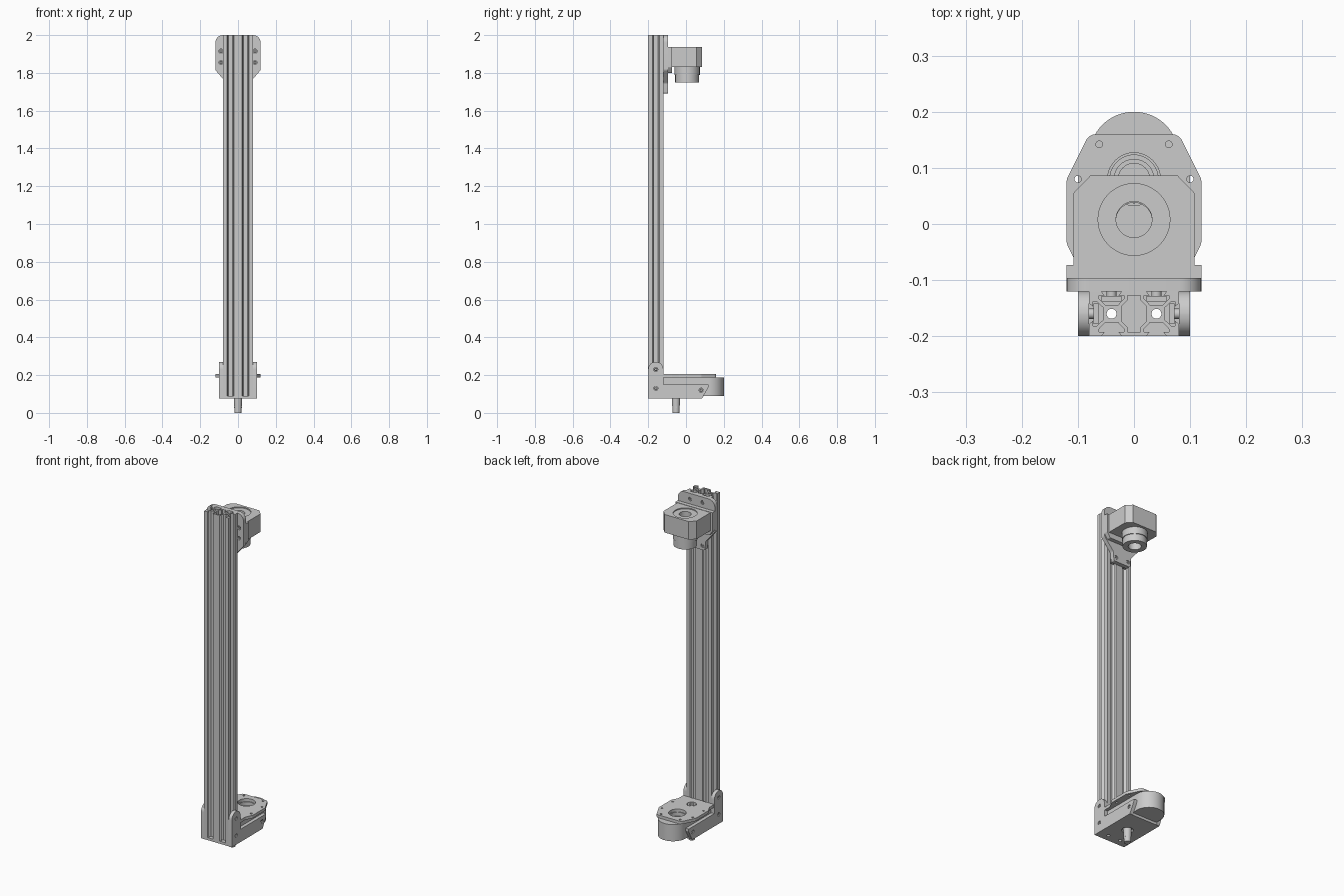
import bpy, bmesh
from math import sin, cos, pi, tan, acos
from mathutils import Vector

if "Cube" in bpy.data.objects:
    bpy.data.objects.remove(bpy.data.objects["Cube"])


def circle(a, b, r, n=32):
    return [(a + r * cos(2 * pi * i / n), b + r * sin(2 * pi * i / n)) for i in range(n)]


def outline(points):
    """Closed outline; a third value on a point rounds that corner."""
    out, n = [], len(points)
    for i, p in enumerate(points):
        v = Vector(p[:2])
        if len(p) < 3:
            out.append(v)
            continue
        u = (Vector(points[i - 1][:2]) - v).normalized()
        w = (Vector(points[(i + 1) % n][:2]) - v).normalized()
        half = acos(max(-1, min(1, u.dot(w)))) / 2
        c = v + (u + w).normalized() * p[2] / sin(half)
        s = v + u * p[2] / tan(half) - c
        e = v + w * p[2] / tan(half) - c
        sweep = s.angle_signed(e)  # clockwise positive
        for k in range(9):
            t = -sweep * k / 8
            out.append(c + Vector((s.x * cos(t) - s.y * sin(t), s.x * sin(t) + s.y * cos(t))))
    return out


def mirrored(points):
    """Complete an outline symmetric about the first axis = 0."""
    return points + [(-p[0],) + tuple(p[1:]) for p in reversed(points)]


def prism(name, loops, lo, hi, axis='Z'):
    """Extrude an outline (first loop) with holes (other loops) along an axis."""
    cu = bpy.data.curves.new(name, 'CURVE')
    cu.dimensions, cu.fill_mode, cu.extrude = '2D', 'BOTH', (hi - lo) / 2
    for loop in loops:
        sp = cu.splines.new('POLY')
        sp.points.add(len(loop) - 1)
        for pt, p in zip(sp.points, loop):
            pt.co = (p[0], p[1], 0, 1)
        sp.use_cyclic_u = True
    tmp = bpy.data.objects.new(name + "_curve", cu)
    bpy.context.collection.objects.link(tmp)
    dg = bpy.context.evaluated_depsgraph_get()
    me = bpy.data.meshes.new_from_object(tmp.evaluated_get(dg))
    bpy.data.objects.remove(tmp)
    mid = (lo + hi) / 2
    for v in me.vertices:
        a, b, d = v.co.x, v.co.y, v.co.z + mid
        v.co = {'Z': (a, b, d), 'Y': (a, d, b), 'X': (d, a, b)}[axis]
    bm = bmesh.new()
    bm.from_mesh(me)
    bmesh.ops.remove_doubles(bm, verts=bm.verts, dist=1e-5)
    bmesh.ops.recalc_face_normals(bm, faces=bm.faces)
    bm.to_mesh(me)
    bm.free()
    ob = bpy.data.objects.new(name, me)
    bpy.context.collection.objects.link(ob)
    bpy.context.view_layer.objects.active = ob
    bpy.ops.object.select_all(action='DESELECT')
    ob.select_set(True)
    bpy.ops.object.shade_smooth_by_angle(angle=0.6)
    return ob


def rect(a0, a1, b0, b1):
    return [(a0, b0), (a1, b0), (a1, b1), (a0, b1)]


# Slotted column: double-cell extrusion profile in small units, then scaled
U = 0.004
half_slot = [(-4.6, 0), (-3.1, 1.8), (-5.5, 1.8), (-5.5, 3.3), (-2.9, 6.1)]
slot = mirrored(half_slot)
prof = [(-20, -10)] + [(c + t, -10 + d) for c in (-10, 10) for t, d in slot]
prof += [(20, -10)] + [(20 - d, t) for t, d in slot]
prof += [(-x, -y) for x, y in prof]
cavity = mirrored([(3, -8.2), (3, -6), (5.6, -3.2), (5.6, 3.2), (3, 6), (3, 8.2)])
bores = [circle(s * 10, 0, 2.2, 24) for s in (-1, 1)]
loops = [[(x * U, y * U - 0.16) for x, y in lp] for lp in [prof, cavity] + bores]
prism("slotted_column", loops, 0.09, 2.0)

# Lower bracket: floor and two cheeks with screws
prism("bracket_floor", [rect(-0.1, 0.1, -0.2, 0.085), circle(-0.0, -0.053, 0.03)]
      + [circle(s * 0.04, -0.16, 0.009, 16) for s in (-1, 1)], 0.075, 0.09)
cheek = outline([(-0.2, 0.075), (0.085, 0.075, 0.01), (0.118, 0.135, 0.01), (0.118, 0.15),
                 (-0.12, 0.15), (-0.12, 0.27, 0.039), (-0.2, 0.27, 0.039)])
spots = [(-0.16, 0.23), (-0.16, 0.13), (0.08, 0.12)]
for s, side in ((-1, "left"), (1, "right")):
    lo, hi = sorted((s * 0.08, s * 0.1))
    prism(side + "_cheek", [cheek] + [circle(a, b, 0.011, 20) for a, b in spots], lo, hi, 'X')
    for a, b in spots:
        l2, h2 = sorted((s * 0.07, s * 0.096))
        prism(side + "_cheek_screw", [circle(a, b, 0.009, 16), circle(a, b, 0.004, 6)], l2, h2, 'X')
    for a, b in spots[:2]:
        l2, h2 = sorted((s * 0.062, s * 0.072))
        prism(side + "_slot_nut", [rect(a - 0.018, a + 0.018, b - 0.02, b + 0.02)], l2, h2, 'X')

# Belt housing with round end
arc = [(0.08 * cos(pi * i / 32), 0.12 + 0.08 * sin(pi * i / 32)) for i in range(33)]
prism("belt_housing", [[(-0.08, -0.118), (0.08, -0.118)] + arc, circle(0, 0.08, 0.043, 40)],
      0.105, 0.188)
prism("housing_floor", [[(-0.08, -0.118), (0.08, -0.118)] + arc], 0.09, 0.105)
prism("housing_bushing", [circle(0, 0.08, 0.036, 40), circle(0, 0.08, 0.028, 40)], 0.105, 0.17)

# Cover plate
half = [(0.1, -0.118), (0.1, -0.075, 0.01), (0.12, -0.035, 0.02),
        (0.12, 0.08, 0.02), (0.08, 0.16, 0.02)]
holes = [circle(s * a, b, 0.006, 16) for s in (-1, 1)
         for a, b in ((0.062, 0.142), (0.1, 0.08), (0.1, -0.02))]
prism("cover_plate", [outline(mirrored(half)), circle(0, 0.08, 0.047, 40),
                      circle(0, -0.053, 0.026)] + holes, 0.188, 0.205)
prism("shaft_bearing", [circle(0, -0.053, 0.022), circle(0, -0.053, 0.012)], 0.18, 0.205)

# Output shaft, slightly tapered, with a cross pin
bpy.ops.mesh.primitive_cone_add(vertices=32, radius1=0.018, radius2=0.023, depth=0.1,
                                location=(0, -0.053, 0.05))
bpy.context.object.name = "output_shaft"
bpy.ops.object.shade_smooth_by_angle(angle=0.6)
prism("shaft_pin", [circle(-0.053, 0.03, 0.005, 16)], -0.021, 0.021, 'X')

# Upper mounting plate, screws and slot nuts
half = [(0.055, 1.69, 0.01), (0.06, 1.745, 0.02), (0.12, 1.815, 0.02), (0.12, 2.0, 0.04)]
bolts = [(s * a, b) for s in (-1, 1) for a, b in ((0.09, 1.855), (0.09, 1.915))]
fixings = [(s * 0.04, b) for s in (-1, 1) for b in (1.715, 1.968)]
prism("mounting_plate", [outline(mirrored(half))]
      + [circle(a, b, 0.011, 20) for a, b in bolts + fixings], -0.12, -0.096, 'Y')
for a, b in bolts:
    prism("motor_bolt", [circle(a, b, 0.009, 16), circle(a, b, 0.004, 6)], -0.114, -0.09, 'Y')
for a, b in fixings:
    prism("plate_bolt", [circle(a, b, 0.009, 16), circle(a, b, 0.004, 6)], -0.135, -0.1, 'Y')
    prism("plate_nut", [rect(a - 0.018, a + 0.018, b - 0.02, b + 0.02)], -0.138, -0.128, 'Y')

# Holder block with recessed ring, bore and lower collar
prism("holder_flange", [outline(mirrored([(0.1, 1.8, 0.01), (0.12, 1.83, 0.01), (0.12, 1.938)]))],
      -0.096, -0.073, 'Y')
body = mirrored([(0.108, -0.073), (0.108, 0.055), (0.078, 0.086)])
prism("holder_block", [body, circle(0, 0.008, 0.032, 48)], 1.83, 1.93)
prism("holder_rim", [body, circle(0, 0.008, 0.064, 48)], 1.93, 1.936)
for name, r, bore, lo, hi in (("upper_collar", 0.067, 0.032, 1.79, 1.83),
                              ("lower_collar", 0.063, 0.034, 1.75, 1.79)):
    prism(name, [circle(0, 0.006, r, 48), circle(0, 0.006, bore, 48)], lo, hi)
